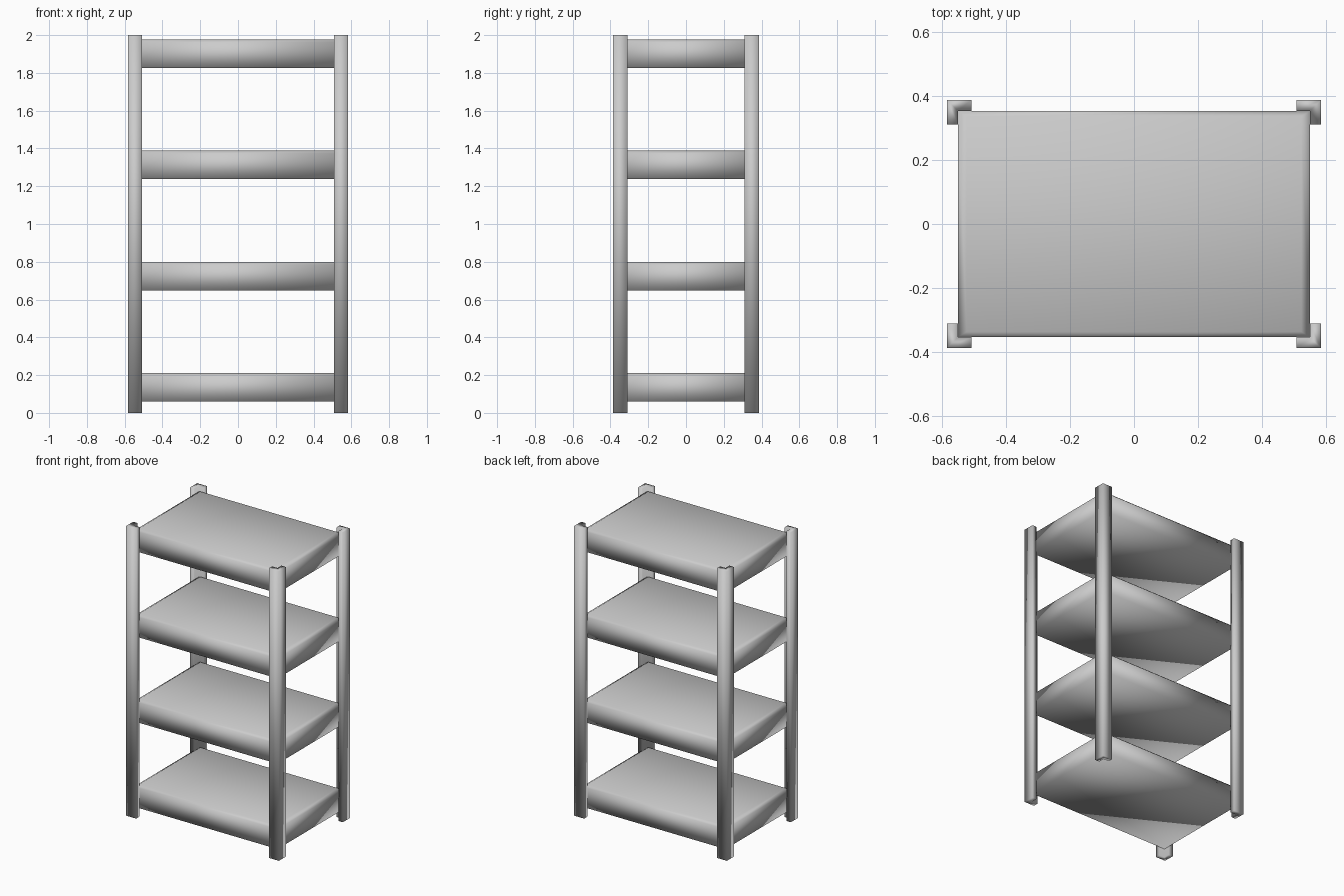
import bpy
import bmesh

if "Cube" in bpy.data.objects:
    bpy.data.objects.remove(bpy.data.objects["Cube"])

POST_X, POST_Y = 0.583, 0.387      # outer corner of the posts
POST_W, POST_T = 0.076, 0.034      # arm length and thickness of the angle section
SHELF_X, SHELF_Y = 0.549, 0.353    # half sizes of a shelf
SHELF_H, RIM_H = 0.152, 0.015
RIM_X, RIM_Y = 0.027, 0.017        # inward slope of the top rim


def finish(name, bm):
    bmesh.ops.recalc_face_normals(bm, faces=bm.faces)
    for f in bm.faces:
        f.smooth = True
    mesh = bpy.data.meshes.new(name)
    bm.to_mesh(mesh)
    bm.free()
    obj = bpy.data.objects.new(name, mesh)
    bpy.context.collection.objects.link(obj)
    return obj


# L-section corner post, mirrored to all four corners
bm = bmesh.new()
w, t = POST_W, POST_T
profile = [(0, 0), (w, 0), (w, t), (t, t), (t, w), (0, w)]
base = bm.faces.new([bm.verts.new((POST_X - x, POST_Y - y, 0)) for x, y in profile])
top = bmesh.ops.extrude_face_region(bm, geom=[base], use_keep_orig=True)
bmesh.ops.translate(bm, vec=(0, 0, 2),
                    verts=[g for g in top["geom"] if isinstance(g, bmesh.types.BMVert)])
posts = finish("corner_posts", bm)
mirror = posts.modifiers.new("four_corners", "MIRROR")
mirror.use_axis = (True, True, False)
mirror.use_mirror_merge = False


# Shelf slab with a sloped rim around its top panel
def shelf(name, z):
    bm = bmesh.new()
    levels = [(SHELF_X, SHELF_Y, z),
              (SHELF_X, SHELF_Y, z + SHELF_H - RIM_H),
              (SHELF_X - RIM_X, SHELF_Y - RIM_Y, z + SHELF_H)]
    rings = [[bm.verts.new((sx * x, sy * y, h))
              for sx, sy in ((-1, -1), (1, -1), (1, 1), (-1, 1))]
             for x, y, h in levels]
    bm.faces.new(rings[0][::-1])
    bm.faces.new(rings[-1])
    for lo, hi in zip(rings, rings[1:]):
        for i in range(4):
            j = (i + 1) % 4
            bm.faces.new((lo[i], lo[j], hi[j], hi[i]))
    return finish(name, bm)


for i in range(4):
    shelf(f"shelf_{i + 1}", 0.059 + 0.589 * i)
